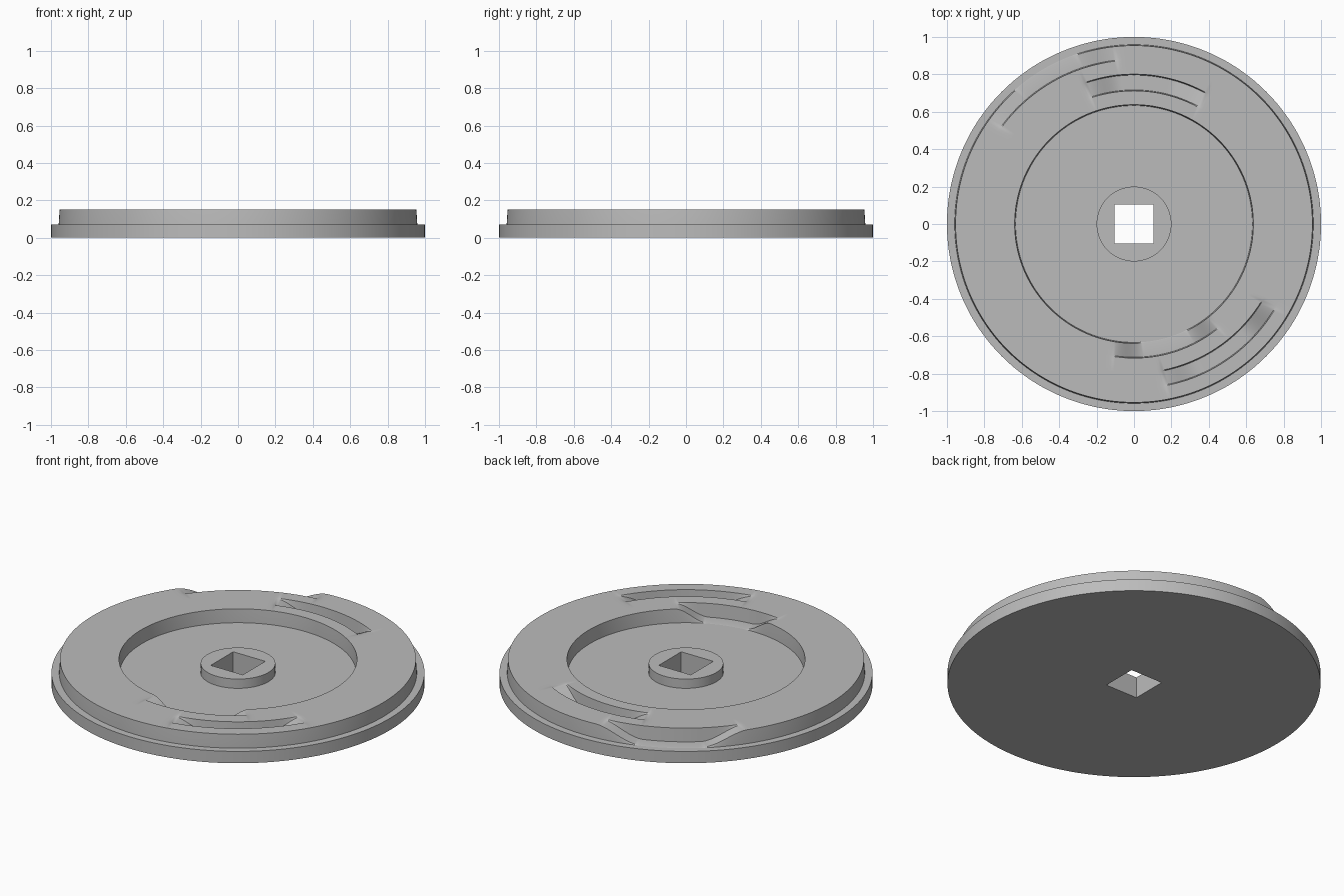
import bpy
import bmesh
from math import cos, sin, radians, tau

cube = bpy.data.objects.get("Cube")
if cube:
    bpy.data.objects.remove(cube, do_unlink=True)

STEPS = 360
FLOOR = 0.07
TOP = 0.15
HOLE = 0.105

grey = bpy.data.materials.new("mid grey")
grey.use_nodes = True
grey.diffuse_color = (0.5, 0.5, 0.5, 1)
grey.node_tree.nodes["Principled BSDF"].inputs["Base Color"].default_value = (0.5, 0.5, 0.5, 1)


def square(a):
    """Radius of the square shaft hole at angle a."""
    return HOLE / max(abs(cos(a)), abs(sin(a)))


def lathe(name, profile):
    """Sweep a closed profile, given as a function of angle, around z."""
    bm = bmesh.new()
    rings = []
    for i in range(STEPS):
        a = tau * i / STEPS
        rings.append([bm.verts.new((r * cos(a), r * sin(a), z)) for r, z in profile(a)])
    count = len(rings[0])
    for i in range(STEPS):
        here, after = rings[i], rings[(i + 1) % STEPS]
        for j in range(count):
            k = (j + 1) % count
            bm.faces.new((here[j], after[j], after[k], here[k]))
    bmesh.ops.recalc_face_normals(bm, faces=bm.faces)
    mesh = bpy.data.meshes.new(name)
    bm.to_mesh(mesh)
    bm.free()
    mesh.materials.append(grey)
    obj = bpy.data.objects.new(name, mesh)
    bpy.context.collection.objects.link(obj)
    bpy.ops.object.select_all(action="DESELECT")
    obj.select_set(True)
    bpy.context.view_layer.objects.active = obj
    bpy.ops.object.shade_smooth_by_angle(angle=radians(30))
    return obj


def track_height(a, centre):
    """Track level: a flat dip with eased ramps on both sides."""
    off = abs((a - radians(centre) + tau / 2) % tau - tau / 2)
    t = min(max((off - radians(10)) / radians(15.5), 0), 1)
    low = FLOOR + 0.001
    return low + (TOP - low) * t * t * (3 - 2 * t)


# Four concentric cam tracks: inner radius, outer radius, dip direction
TRACKS = [(0.638, 0.712, -75), (0.717, 0.796, 85),
          (0.801, 0.876, -55), (0.881, 0.954, 120)]


def cam_profile(a):
    points = [(0.633, 0.05), (0.633, FLOOR)]
    for inner, outer, centre in TRACKS:
        h = track_height(a, centre)
        points += [(inner, h), (outer, h)]
    return points + [(0.959, FLOOR), (0.959, 0.05)]


# Flanged base with the square shaft hole
lathe("base_disc", lambda a: [(square(a), 0), (1, 0), (1, FLOOR), (square(a), FLOOR)])
# Raised ring carrying the cam tracks
lathe("cam_ring", cam_profile)
# Central hub around the shaft hole
lathe("hub", lambda a: [(square(a), FLOOR), (0.2, FLOOR), (0.2, 0.125), (square(a), 0.125)])
